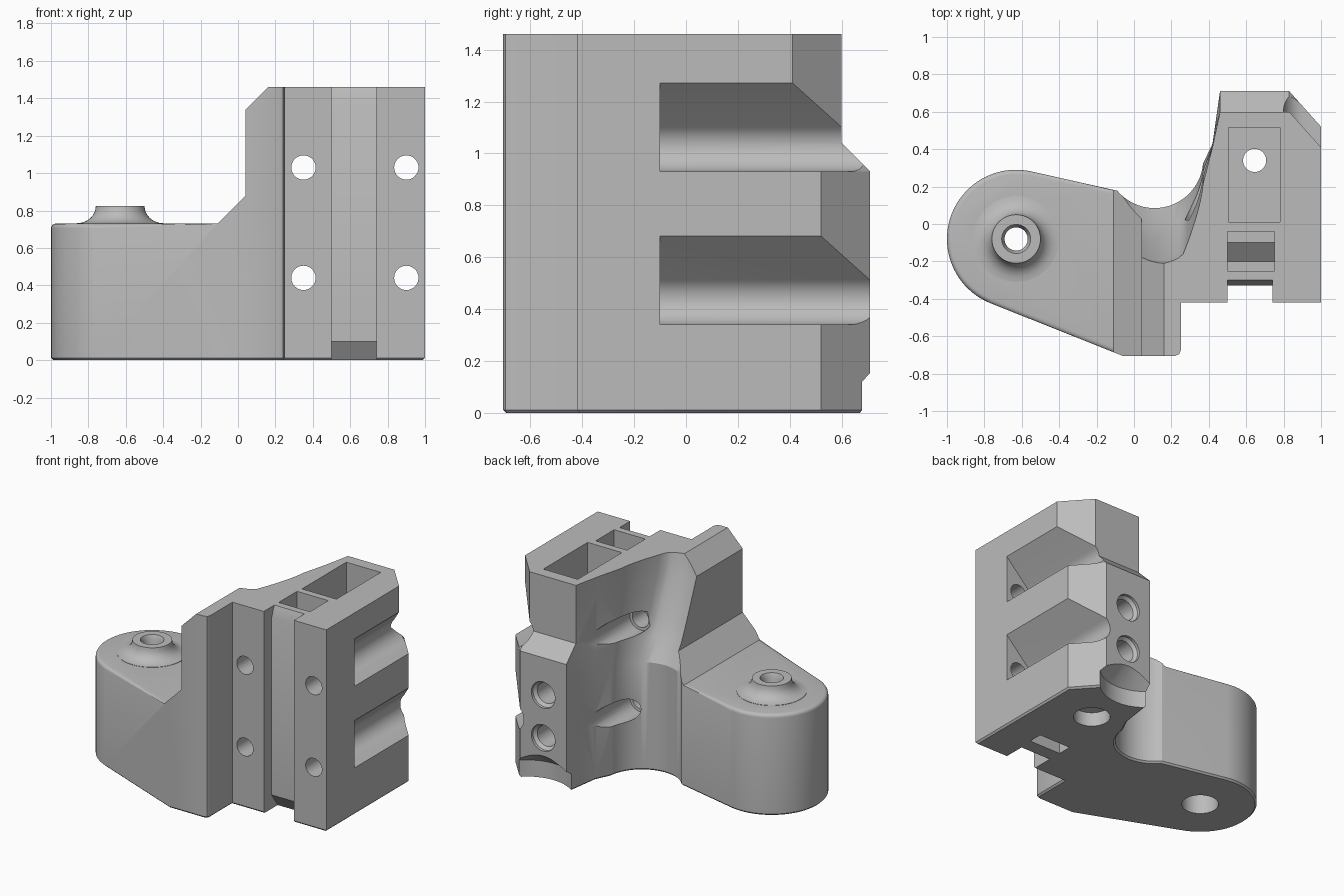
import bpy, bmesh
from math import radians, sin, cos, pi
from mathutils import Vector

cube = bpy.data.objects.get("Cube")
if cube:
    bpy.data.objects.remove(cube, do_unlink=True)

grey = bpy.data.materials.new("light grey plastic")
grey.use_nodes = True
COLOUR = (0.5, 0.5, 0.5, 1)
grey.diffuse_color = COLOUR
grey.node_tree.nodes["Principled BSDF"].inputs["Base Color"].default_value = COLOUR


def loft(name, rings):
    """Closed solid skinned through rings that share a vertex count."""
    bm = bmesh.new()
    rows = [[bm.verts.new(p) for p in ring] for ring in rings]
    n = len(rows[0])
    for low, high in zip(rows, rows[1:]):
        for i in range(n):
            j = (i + 1) % n
            bm.faces.new((low[i], low[j], high[j], high[i]))
    bm.faces.new(rows[0][::-1])
    bm.faces.new(rows[-1])
    bmesh.ops.recalc_face_normals(bm, faces=bm.faces)
    mesh = bpy.data.meshes.new(name)
    bm.to_mesh(mesh)
    bm.free()
    mesh.materials.append(grey)
    obj = bpy.data.objects.new(name, mesh)
    bpy.context.collection.objects.link(obj)
    return obj


def place(a, b, h, axis):
    return {"x": (h, a, b), "y": (a, h, b), "z": (a, b, h)}[axis]


def prism(name, points, axis, lo, hi):
    return loft(name, [[place(a, b, h, axis) for a, b in points] for h in (lo, hi)])


def arc(cx, cy, r, start, end, steps):
    angles = [radians(start + (end - start) * i / steps) for i in range(steps + 1)]
    return [(cx + r * cos(t), cy + r * sin(t)) for t in angles]


def lathe(name, centre, profile, axis="z", n=40):
    """Round solid from (radius, height) pairs along an axis."""
    return loft(name, [[place(a, b, h, axis) for a, b in arc(*centre, r, 0, 360, n)[:-1]]
                       for r, h in profile])


def box(name, x0, x1, y0, y1, z0, z1):
    return prism(name, [(x0, y0), (x1, y0), (x1, y1), (x0, y1)], "z", z0, z1)


def combine(target, tool, operation="DIFFERENCE"):
    mod = target.modifiers.new("combine", "BOOLEAN")
    mod.operation, mod.object, mod.solver = operation, tool, "EXACT"
    tool.hide_render = True
    bpy.ops.object.select_all(action="DESELECT")
    bpy.context.view_layer.objects.active = target
    target.select_set(True)
    bpy.ops.object.modifier_apply(modifier=mod.name)
    bpy.data.objects.remove(tool, do_unlink=True)


# Body outline: clamp block, scooped back, round arm, front rib
BLOCK = [(0.25, -0.42), (1, -0.42)]
BACK = [(1, 0.41), (0.83, 0.6), (0.46, 0.6)]
SCOOP = [(0.42, 0.43)] + arc(0.11, 0.345, 0.26, -5, -140, 22)
ARM = arc(-0.63, -0.08, 0.37, 77, 248, 40)
RIB = [(-0.06, -0.705), (0.22, -0.705), (0.241, -0.696), (0.25, -0.675)]


def outline(z, lean, fat):
    pts = list(BLOCK)
    pts += [(x, y + fat) for x, y in BACK]
    pts += [(x, y - lean * min(1, max(0, (0.43 - x) / 0.17))) for x, y in SCOOP]
    return [(x, y, z) for x, y in pts + ARM + RIB]


body = loft("bracket_body", [outline(*level) for level in (
    (0, 0, 0.11), (0.78, 0, 0.11), (0.93, 0.1, 0.11),
    (1.04, 0.15, 0), (1.33, 0.27, 0), (1.46, 0.3, 0))])

# Step down from the rib to the low arm
combine(body, prism("step_cutter", [
    (-1.2, 0.73), (-0.11, 0.73), (0.04, 0.88), (0.04, 1.34),
    (0.16, 1.46), (0.26, 1.56), (-1.2, 1.56)], "y", -1, 1))

# Rounded arm rim and small chamfer round the base
bm = bmesh.new()
bm.from_mesh(body.data)


def level_edges(z, x_limit):
    found = []
    for e in bm.edges:
        flat = all(abs(v.co.z - z) < 1e-3 for v in e.verts)
        mid = (e.verts[0].co.x + e.verts[1].co.x) / 2
        if flat and mid < x_limit and len(e.link_faces) == 2 and e.calc_face_angle() > 0.8:
            found.append(e)
    return found


bmesh.ops.bevel(bm, geom=level_edges(0.73, -0.115), offset=0.025, segments=4,
                profile=0.5, affect="EDGES")
bmesh.ops.bevel(bm, geom=level_edges(0, 2), offset=0.012, segments=1, affect="EDGES")
bm.to_mesh(body.data)
bm.free()

# Flared boss on the arm, with a through hole and nut recess
PIVOT = (-0.63, -0.08)
flare = [(0.23 - 0.1 * sin(t * pi / 12), 0.825 - 0.093 * cos(t * pi / 12)) for t in range(7)]
combine(body, lathe("arm_boss", PIVOT, [(0.23, 0.6)] + flare), "UNION")
combine(body, lathe("arm_hole", PIVOT, [
    (0.12, -0.1), (0.12, 0.5), (0.062, 0.52), (0.062, 0.79), (0.08, 0.83), (0.08, 0.9)]))

# Rod grooves in the side, each with two bolt holes
for z in (1.03, 0.44):
    groove = arc(0.9, z, 0.1, 135, 270, 16) + [(1.1, z - 0.1), (1.1, z + 0.342)]
    combine(body, prism("rod_groove", groove, "y", -0.1, 1))
    combine(body, lathe("side_bolt_hole", (0.9, z), [(0.065, -0.6), (0.065, 0)], "y"))
    combine(body, lathe("inner_bolt_hole", (0.35, z), [
        (0.065, -0.6), (0.065, 0.02), (0.085, 0.021), (0.085, 0.9)], "y"))

# Vertical pocket with a hole through its floor
combine(body, box("block_pocket", 0.505, 0.78, 0.01, 0.515, 0.2, 1.6))
combine(body, lathe("pocket_hole", (0.645, 0.34), [
    (0.12, -0.1), (0.12, 0.1), (0.062, 0.11), (0.062, 0.3)]))

# Recessed holes in the rear face opening into the pocket
for z in (0.35, 0.66):
    combine(body, lathe("rear_hole", (0.645, z), [
        (0.075, 0.4), (0.075, 0.67), (0.095, 0.69), (0.095, 0.8)], "y"))

# Clearance notch under the rear face
combine(body, lathe("rear_notch", (0.645, 0.89), [
    (0.3, -0.1), (0.3, 0.12), (0.06, 0.32)]))

# Strap channel down the front and its slots
combine(body, prism("strap_channel", [
    (-0.6, -0.1), (-0.19, -0.1), (-0.33, 0.1), (-0.33, 1.38),
    (-0.28, 1.51), (-0.28, 1.6), (-0.6, 1.6)], "x", 0.5, 0.74))
combine(body, prism("strap_slot", [
    (-0.25, 1.6), (-0.25, 0.12), (-0.2, 0.12), (-0.1, 0.2),
    (-0.04, 0.2), (-0.04, 1.6)], "x", 0.5, 0.75))
combine(body, box("strap_exit", 0.5, 0.75, -0.16, -0.06, -0.1, 0.1))

bpy.context.view_layer.objects.active = body
body.select_set(True)
bpy.ops.object.shade_smooth_by_angle(angle=radians(30))
